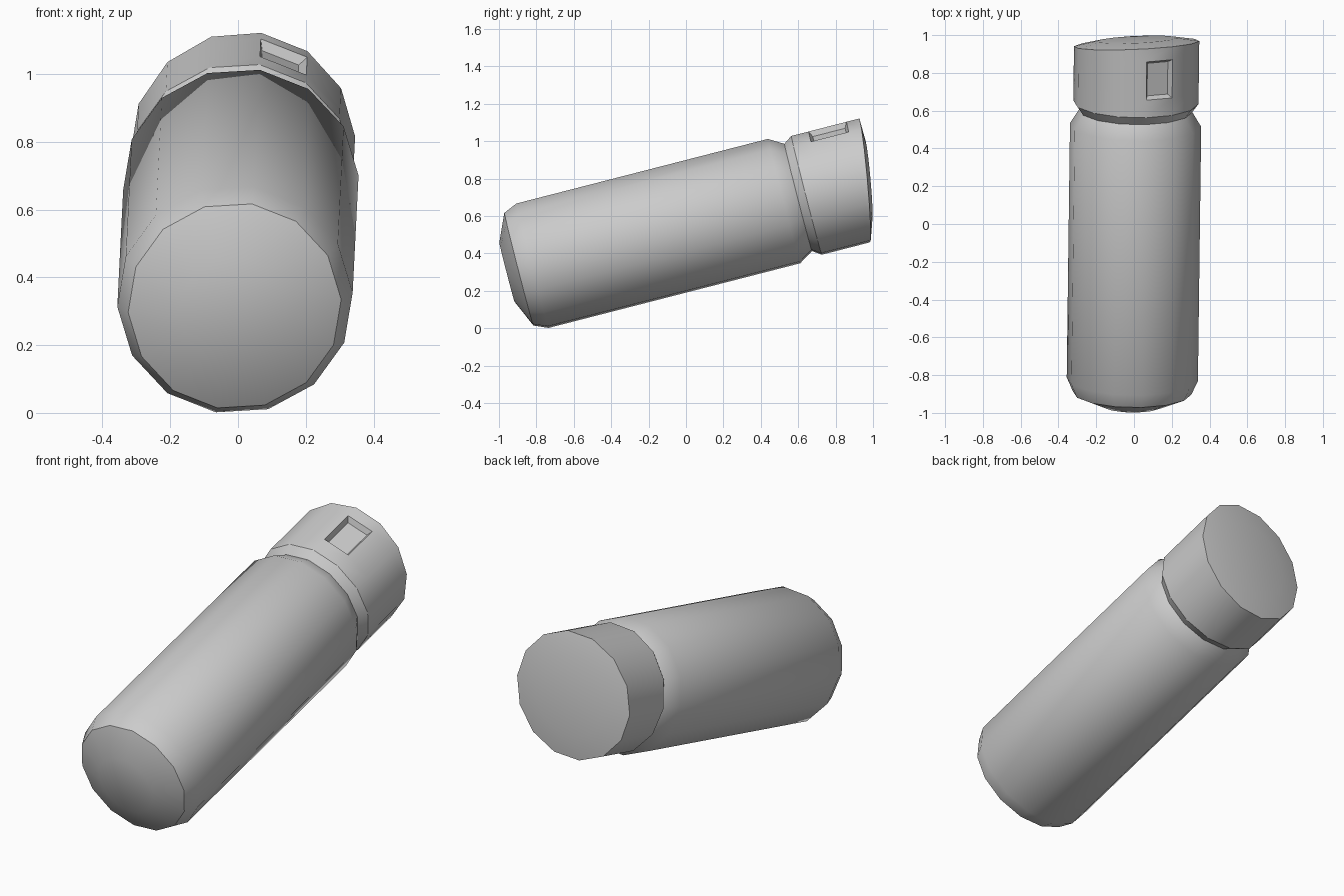
import bpy, bmesh, math
from mathutils import Vector

if "Cube" in bpy.data.objects:
    bpy.data.objects.remove(bpy.data.objects["Cube"])

SIDES = 14
START = math.radians(9.3)      # angle of the first corner from straight up
TILT = math.radians(14.4)

# tilted frame of the barrel: along its axis, across it upwards, and sideways
AXIS = Vector((0.0125, math.cos(TILT), math.sin(TILT)))
UP = Vector((0, -math.sin(TILT), math.cos(TILT)))
SIDE = Vector((1, -0.0125, 0))
ORIGIN = UP * 0.528

# (distance along axis, radius, end-plane skew)
profile = [
    (-0.853, 0.165, 0), (-0.787, 0.315, 0), (-0.712, 0.348, 0),   # domed front end
    (0.677, 0.348, 0), (0.755, 0.300, 0), (0.801, 0.332, 0),      # body and groove
    (0.897, 0.332, 0), (1.106, 0.332, 0),                        # head, pocket limits
    (1.121, 0.332, 1), (1.144, 0.210, 1),                        # slanted back end
]
POCKET_ROW = 6

bm = bmesh.new()


def ring(a, r, skew):
    verts = []
    for k in range(SIDES):
        t = START + k * math.tau / SIDES
        u, v = r * math.sin(t), r * math.cos(t)
        along = a + skew * (0.163 * v + 0.06 * u)
        if a == 1.106:                       # keep this loop ahead of the slanted end
            along = min(a, 1.121 + 0.163 * v + 0.06 * u - 0.02)
        verts.append(bm.verts.new(ORIGIN + AXIS * along + UP * v + SIDE * u))
    return verts


# lofted skin
rings = [ring(*p) for p in profile]
pocket = None
for i, (lo, hi) in enumerate(zip(rings, rings[1:])):
    for k in range(SIDES):
        n = (k + 1) % SIDES
        f = bm.faces.new((lo[k], lo[n], hi[n], hi[k]))
        if i == POCKET_ROW and k == 0:
            pocket = f
bm.faces.new(rings[0])
bm.faces.new(rings[-1])
bmesh.ops.recalc_face_normals(bm, faces=bm.faces)

# recessed pocket filling one facet of the head
bmesh.ops.inset_region(bm, faces=[pocket], thickness=0.022, depth=-0.028)

mesh = bpy.data.meshes.new("grooved_cylinder")
bm.to_mesh(mesh)
bm.free()
obj = bpy.data.objects.new("grooved_cylinder", mesh)
bpy.context.collection.objects.link(obj)
bpy.context.view_layer.objects.active = obj
obj.select_set(True)
bpy.ops.object.shade_smooth_by_angle(angle=math.radians(32))
